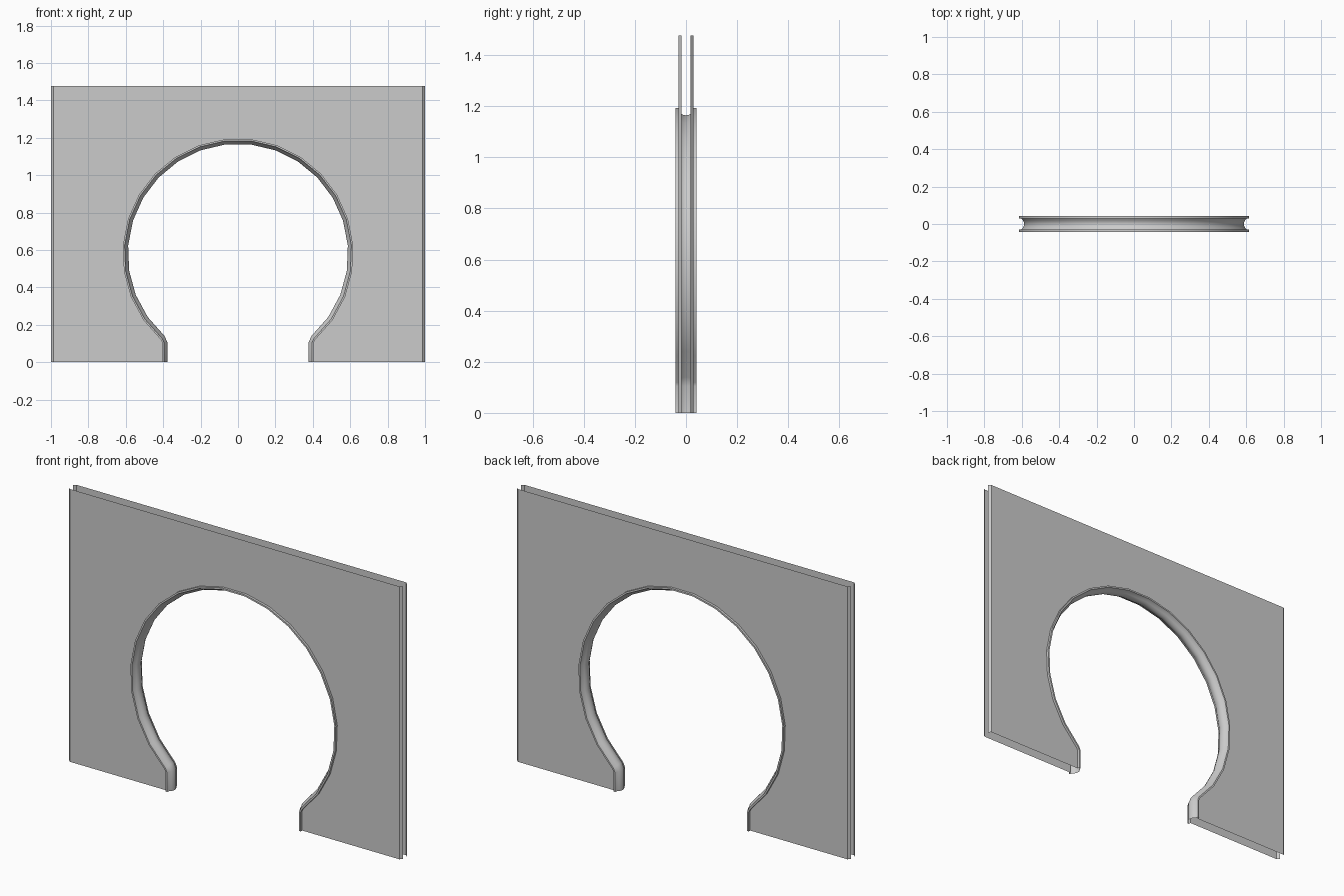
import bpy
import bmesh
from math import cos, sin, radians

if "Cube" in bpy.data.objects:
    bpy.data.objects.remove(bpy.data.objects["Cube"], do_unlink=True)

HEIGHT, HALF = 1.477, 1.0        # wall size
FACE_Y, EDGE_Y = 0.029, 0.017    # outer sheet plane, inner end of the side chamfer
CHAMFER = 0.013
CENTRE_Z, RADIUS = 0.579, 0.617  # round opening
END_ANGLE, SEGMENTS = -48.2, 21
JAMB_X, JAMB_Z = 0.405, 0.105    # short straight jambs under the circle

grey = bpy.data.materials.new("stone_grey")
grey.use_nodes = True
grey.diffuse_color = (0.6, 0.6, 0.6, 1)
grey.node_tree.nodes["Principled BSDF"].inputs["Base Color"].default_value = (0.6, 0.6, 0.6, 1)


def opening_path(inset):
    """Outline of the opening in x and z, from right foot to left foot."""
    jamb = JAMB_X - inset
    r = RADIUS - inset
    points = [(jamb, 0), (jamb, JAMB_Z)]
    for i in range(SEGMENTS + 1):
        a = radians(END_ANGLE + (180 - 2 * END_ANGLE) * i / SEGMENTS)
        points.append((r * cos(a), CENTRE_Z + r * sin(a)))
    return points + [(-jamb, JAMB_Z), (-jamb, 0)]


def finish(bm, name):
    mesh = bpy.data.meshes.new(name)
    bm.to_mesh(mesh)
    bm.free()
    obj = bpy.data.objects.new(name, mesh)
    bpy.context.collection.objects.link(obj)
    mesh.materials.append(grey)
    return obj


def wall_sheet(name, side):
    """Open sheet with the opening cut out and a chamfer on both upright edges."""
    bm = bmesh.new()
    edge = HALF - CHAMFER
    outline = [(-edge, 0), (-edge, HEIGHT), (edge, HEIGHT), (edge, 0)] + opening_path(0)
    verts = [bm.verts.new((x, side * FACE_Y, z)) for x, z in outline]
    bm.faces.new(verts)
    for sx, low, high in ((-1, verts[0], verts[1]), (1, verts[3], verts[2])):
        top = bm.verts.new((sx * HALF, side * EDGE_Y, HEIGHT))
        bottom = bm.verts.new((sx * HALF, side * EDGE_Y, 0))
        bm.faces.new([low, bottom, top, high] if sx > 0 else [low, high, top, bottom])
    bm.normal_update()
    flip = [f for f in bm.faces if f.normal.y * side < 0]
    bmesh.ops.reverse_faces(bm, faces=flip)
    return finish(bm, name)


wall_sheet("front_wall_sheet", -1)
wall_sheet("back_wall_sheet", 1)

# Rim: half profile of (inset, y), mirrored, then swept along the opening
half = [(0, FACE_Y), (0, 0.042), (0.009, 0.042), (0.012, 0.031),
        (0.02, 0.022), (0.026, 0.011)]
profile = [(d, -y) for d, y in half] + [(0.028, 0)] + half[::-1]

bm = bmesh.new()
rows = [[bm.verts.new((x, y, z)) for x, z in opening_path(d)] for d, y in profile]
for a, b in zip(rows, rows[1:]):
    for i in range(len(a) - 1):
        bm.faces.new((a[i], a[i + 1], b[i + 1], b[i]))
bm.normal_update()
# Make the crown of the rim face into the opening
if sum(f.normal.z for f in bm.faces if f.calc_center_median().z > 1) > 0:
    bmesh.ops.reverse_faces(bm, faces=bm.faces[:])
rim = finish(bm, "opening_rim")

bpy.ops.object.select_all(action='DESELECT')
rim.select_set(True)
bpy.context.view_layer.objects.active = rim
bpy.ops.object.shade_smooth_by_angle(angle=radians(30))
